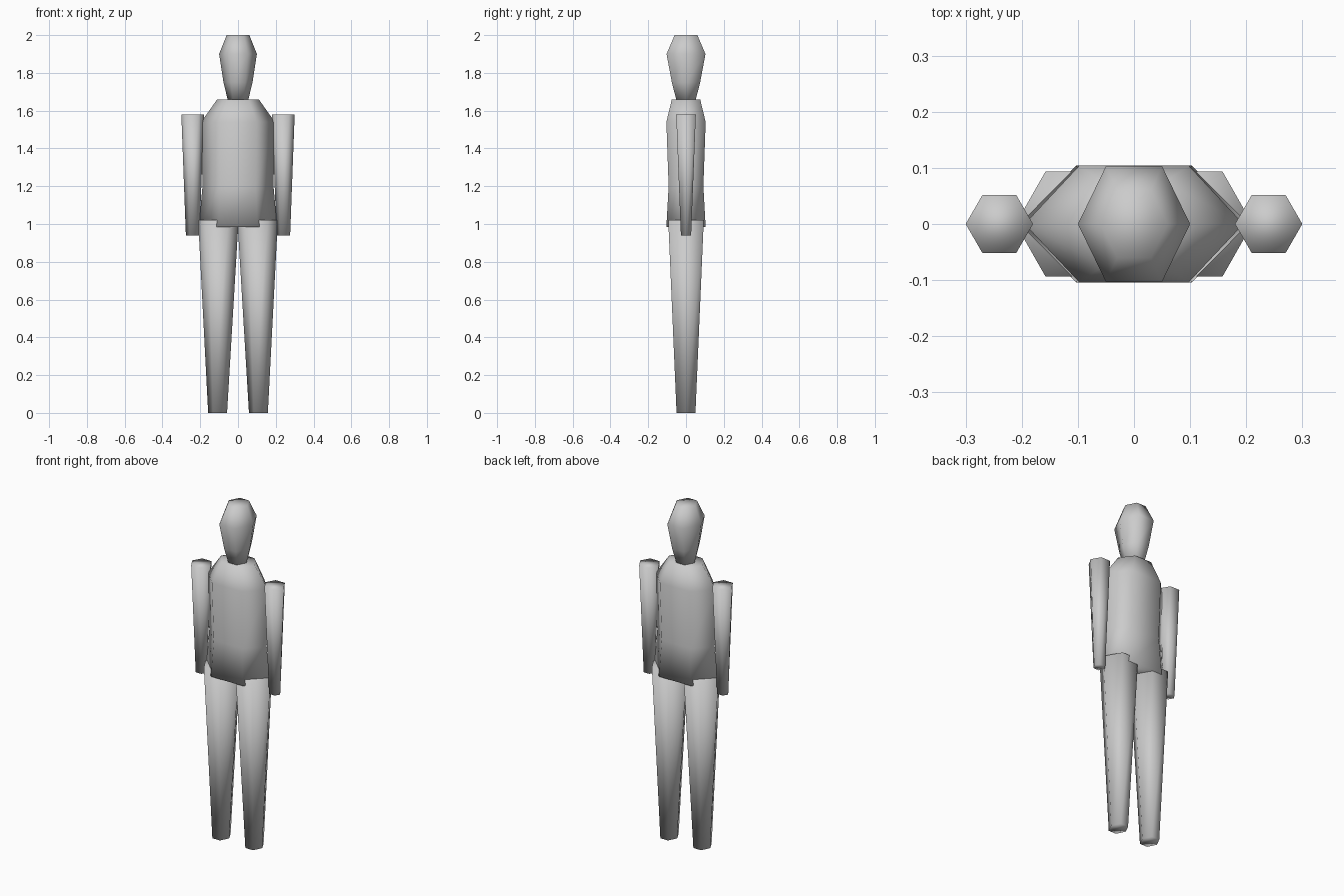
import bpy
import bmesh
from math import cos, sin, pi

cube = bpy.data.objects.get("Cube")
if cube:
    bpy.data.objects.remove(cube)

SIDES = 6

grey = bpy.data.materials.new("plain grey")
grey.use_nodes = True
colour = (0.6, 0.6, 0.6, 1)
grey.diffuse_color = colour
grey.node_tree.nodes["Principled BSDF"].inputs["Base Color"].default_value = colour


def loft(name, rings):
    """Capped six-sided tube through rings of (centre x, z, half width, half depth)."""
    bm = bmesh.new()
    loops = []
    for cx, z, half_w, half_d in rings:
        ry = half_d / sin(pi / 3)
        loops.append([bm.verts.new((cx + half_w * cos(2 * pi * i / SIDES),
                                    ry * sin(2 * pi * i / SIDES), z))
                      for i in range(SIDES)])
    for low, high in zip(loops, loops[1:]):
        for i in range(SIDES):
            j = (i + 1) % SIDES
            bm.faces.new((low[i], low[j], high[j], high[i]))
    bm.faces.new(loops[0][::-1])
    bm.faces.new(loops[-1])
    bmesh.ops.recalc_face_normals(bm, faces=bm.faces)
    for face in bm.faces:
        face.smooth = True
    mesh = bpy.data.meshes.new(name)
    bm.to_mesh(mesh)
    bm.free()
    mesh.materials.append(grey)
    obj = bpy.data.objects.new(name, mesh)
    bpy.context.collection.objects.link(obj)


# Head and torso
loft("head", [(0, 1.66, 0.055, 0.052), (0, 1.75, 0.077, 0.075),
              (0, 1.9, 0.1, 0.103), (0, 2.0, 0.06, 0.06)])
loft("torso", [(0, 0.985, 0.207, 0.104), (0, 1.2, 0.188, 0.092),
               (0, 1.54, 0.195, 0.104), (0, 1.66, 0.11, 0.075)])

# Limbs, one per side
for side, s in (("left", 1), ("right", -1)):
    loft(side + "_arm", [(s * 0.24, 0.94, 0.036, 0.027), (s * 0.24, 1.58, 0.06, 0.052)])
    loft(side + "_leg", [(s * 0.108, 0, 0.05, 0.05), (s * 0.104, 1.02, 0.107, 0.094)])
